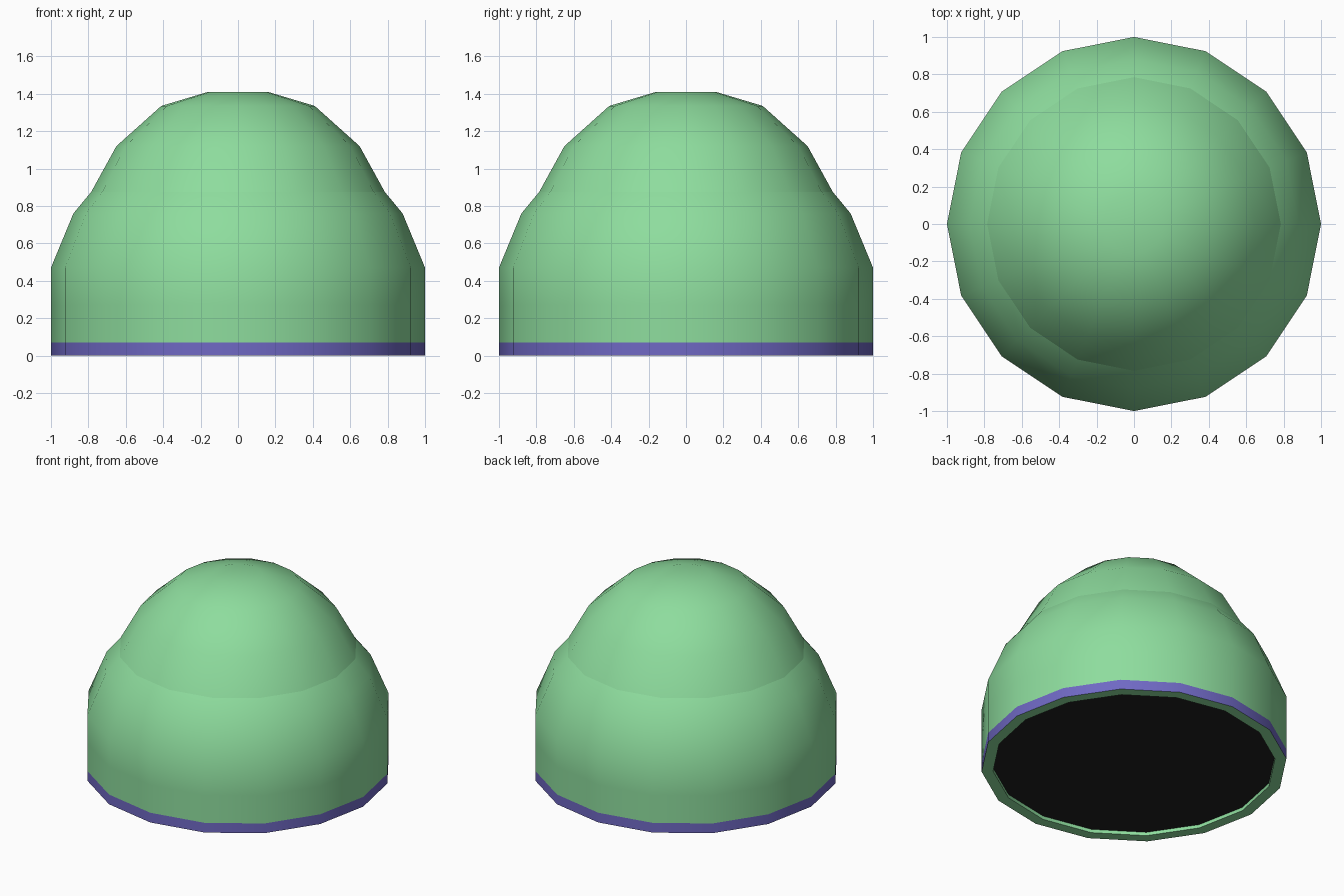
import bpy, bmesh, math

if "Cube" in bpy.data.objects:
    bpy.data.objects.remove(bpy.data.objects["Cube"])

SIDES = 16

def material(name, rgb):
    m = bpy.data.materials.new(name)
    m.diffuse_color = (*rgb, 1)
    m.use_nodes = True
    m.node_tree.nodes["Principled BSDF"].inputs["Base Color"].default_value = m.diffuse_color
    return m

green = material("green", (0.27, 0.72, 0.34))
purple = material("purple", (0.16, 0.14, 0.55))
black = material("black", (0.015, 0.015, 0.015))

def lathe(name, profile, mat, cap=False, angle=50):
    """Revolve (radius, height) points, listed so that faces point outward."""
    bm = bmesh.new()
    rings = []
    for r, z in profile:
        rings.append([bm.verts.new((r * math.cos(a), r * math.sin(a), z))
                      for a in (math.tau * i / SIDES for i in range(SIDES))])
    for low, high in zip(rings, rings[1:]):
        for i in range(SIDES):
            j = (i + 1) % SIDES
            bm.faces.new((low[i], low[j], high[j], high[i]))
    if cap:
        bm.faces.new(rings[-1])
    mesh = bpy.data.meshes.new(name)
    bm.to_mesh(mesh)
    bm.free()
    mesh.materials.append(mat)
    obj = bpy.data.objects.new(name, mesh)
    bpy.context.collection.objects.link(obj)
    bpy.ops.object.select_all(action='DESELECT')
    obj.select_set(True)
    bpy.context.view_layer.objects.active = obj
    bpy.ops.object.shade_smooth_by_angle(angle=math.radians(angle))
    return obj

# Lower shell and its rounded shoulder
lathe("lower_shell", [(1, 0.07), (1, 0.27), (1, 0.47), (0.88, 0.76), (0.785, 0.875)], green)

# Upper dome rising out of the shoulder
lathe("upper_dome", [(0.785, 0.875), (0.65, 1.12), (0.41, 1.335), (0.16, 1.41)], green, cap=True)

# Coloured band around the foot
lathe("base_band", [(1, 0), (1, 0.07)], purple)

# Underside rim with its short inner wall
lathe("bottom_rim", [(0.925, 0.025), (0.925, 0), (1, 0)], green)

# Dark recessed floor
floor = lathe("floor_disc", [(0.925, 0.025), (0.01, 0.025)], black, cap=True)
floor.data.flip_normals()
